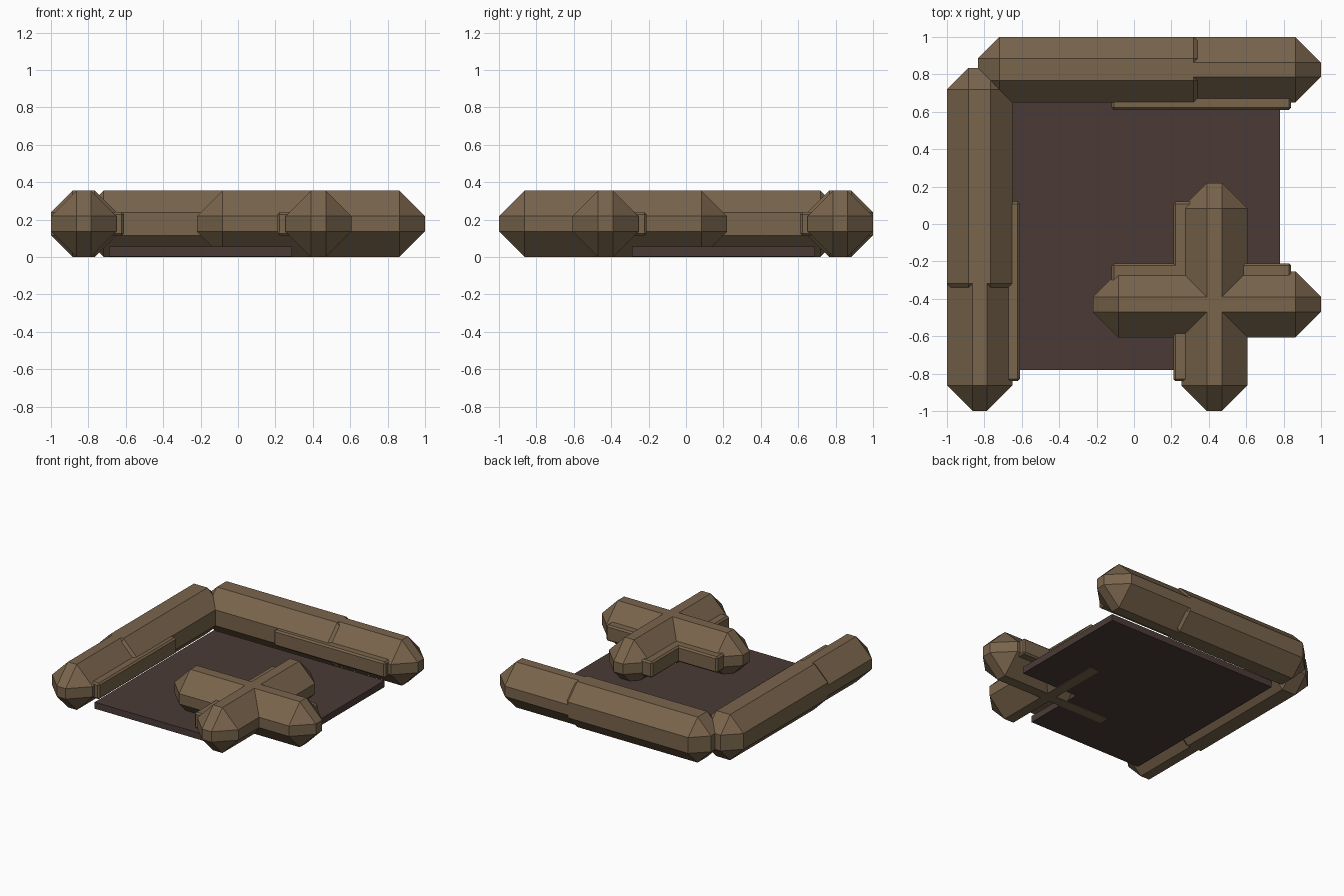
import bpy, bmesh

if "Cube" in bpy.data.objects:
    bpy.data.objects.remove(bpy.data.objects["Cube"])


def material(name, rgb):
    m = bpy.data.materials.new(name)
    m.diffuse_color = (*rgb, 1)
    m.use_nodes = True
    m.node_tree.nodes["Principled BSDF"].inputs["Base Color"].default_value = m.diffuse_color
    return m


WOOD = material("warm brown", (0.19, 0.128, 0.072))
FLOOR = material("dark brown", (0.070, 0.044, 0.037))
H = 0.355


def chamfer_box(name, x, y, z, bevel):
    """Box between the given limits with every edge chamfered flat."""
    bm = bmesh.new()
    bmesh.ops.create_cube(bm, size=1)
    for v in bm.verts:
        for i, (a, b) in enumerate((x, y, z)):
            v.co[i] = b if v.co[i] > 0 else a
    bmesh.ops.bevel(bm, geom=bm.edges[:], offset=bevel, offset_type='OFFSET',
                    segments=1, affect='EDGES', profile=0.5)
    bmesh.ops.recalc_face_normals(bm, faces=bm.faces[:])
    me = bpy.data.meshes.new(name)
    bm.to_mesh(me)
    bm.free()
    me.materials.append(WOOD)
    ob = bpy.data.objects.new(name, me)
    bpy.context.collection.objects.link(ob)
    return ob


def pair(left_name, back_name, x, y, z, bevel):
    """A part and its twin reflected across the diagonal (x, y) -> (-y, -x)."""
    chamfer_box(left_name, x, y, z, bevel)
    chamfer_box(back_name, (-y[1], -y[0]), (-x[1], -x[0]), z, bevel)


# outer walls, each a slimmer front beam running into a thicker corner beam
pair("left_wall_end", "back_wall_end", (-1, -0.65), (-1, 0.1), (0, H), 0.137)
pair("left_wall_corner", "back_wall_corner", (-1, -0.65), (-0.435, 0.835), (0, H), 0.116)

# crossed beams at the front right
pair("cross_beam_depth", "cross_beam_width", (0.253, 0.607), (-1, 0.22), (0, H), 0.137)

# thin trim rails on the inward sides
pair("left_wall_rail", "back_wall_rail", (-0.75, -0.61), (-0.84, 0.12), (0.115, 0.24), 0.012)
pair("cross_depth_rail", "cross_width_rail", (0.21, 0.40), (-0.84, 0.12), (0.115, 0.24), 0.012)

# floor slab with its front right corner cut away
outline = [(-0.69, -0.78), (0.29, -0.78), (0.29, -0.29),
           (0.78, -0.29), (0.78, 0.69), (-0.69, 0.69)]
bm = bmesh.new()
face = bm.faces.new([bm.verts.new((x, y, 0.004)) for x, y in outline])
ext = bmesh.ops.extrude_face_region(bm, geom=[face], use_keep_orig=True)
for g in ext["geom"]:
    if isinstance(g, bmesh.types.BMVert):
        g.co.z = 0.055
bmesh.ops.recalc_face_normals(bm, faces=bm.faces[:])
me = bpy.data.meshes.new("floor_slab")
bm.to_mesh(me)
bm.free()
me.materials.append(FLOOR)
bpy.context.collection.objects.link(bpy.data.objects.new("floor_slab", me))
